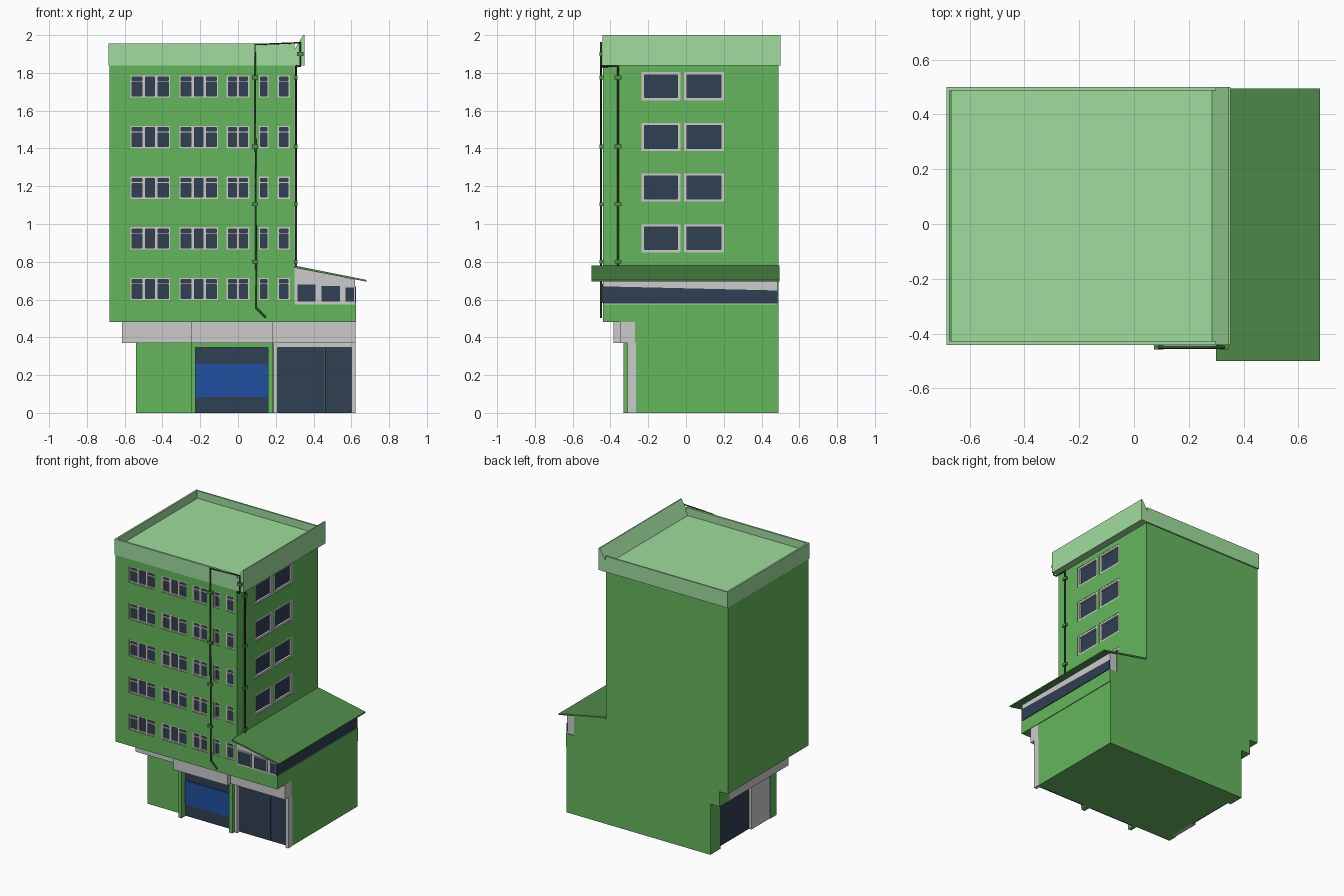
import bpy, bmesh

if "Cube" in bpy.data.objects:
    bpy.data.objects.remove(bpy.data.objects["Cube"])

def material(name, rgb):
    m = bpy.data.materials.new(name)
    m.diffuse_color = (*rgb, 1)
    m.use_nodes = True
    m.node_tree.nodes["Principled BSDF"].inputs["Base Color"].default_value = m.diffuse_color
    return m

GREEN = material("wall green", (0.13, 0.47, 0.11))
LIGHT = material("light green", (0.35, 0.72, 0.34))
DARK = material("roof green", (0.08, 0.27, 0.07))
PIPE = material("pipe green", (0.03, 0.09, 0.03))
GLASS = material("dark glass", (0.03, 0.05, 0.085))
BLUE = material("shutter blue", (0.015, 0.08, 0.35))

def finish(name, bm, mat):
    bmesh.ops.recalc_face_normals(bm, faces=bm.faces)
    me = bpy.data.meshes.new(name)
    bm.to_mesh(me)
    bm.free()
    ob = bpy.data.objects.new(name, me)
    bpy.context.collection.objects.link(ob)
    if mat:
        me.materials.append(mat)
    return ob

def boxes(name, items, mat=None):
    """Each item is x0, x1, y0, y1, z0, z1."""
    bm = bmesh.new()
    for x0, x1, y0, y1, z0, z1 in items:
        vs = bmesh.ops.create_cube(bm, size=1)["verts"]
        for v in vs:
            v.co = (x0 if v.co.x < 0 else x1, y0 if v.co.y < 0 else y1, z0 if v.co.z < 0 else z1)
    return finish(name, bm, mat)

def prism(name, profile, a0, a1, mat=None, axis="y"):
    """Extrude a profile along y (x,z points) or along x (y,z points)."""
    bm = bmesh.new()
    place = (lambda p, a: (p[0], a, p[1])) if axis == "y" else (lambda p, a: (a, p[0], p[1]))
    f = bm.faces.new([bm.verts.new(place(p, a0)) for p in profile])
    out = bmesh.ops.extrude_face_region(bm, geom=[f])["geom"]
    d = (0, a1 - a0, 0) if axis == "y" else (a1 - a0, 0, 0)
    bmesh.ops.translate(bm, vec=d, verts=[g for g in out if isinstance(g, bmesh.types.BMVert)])
    return finish(name, bm, mat)

def cut(ob, items):
    cutter = boxes(ob.name + "_cutter", items)
    cutter.hide_render = True
    cutter.hide_set(True)
    cutter.display_type = "WIRE"
    mod = ob.modifiers.new("recesses", "BOOLEAN")
    mod.object, mod.operation, mod.solver = cutter, "DIFFERENCE", "EXACT"

# Window layout on the tower
FY, RX, D = -0.44, 0.30, 0.02
cuts, frames, panes = [], [], []

def ring(u0, u1, z0, z1, w):
    return [(u0, u0 + w, z0, z1), (u1 - w, u1, z0, z1),
            (u0 + w, u1 - w, z0, z0 + w), (u0 + w, u1 - w, z1 - w, z1)]

front_groups = [(-0.57, [0.07, 0.068, 0.072]), (-0.31, [0.07, 0.065, 0.07]),
                (-0.06, [0.06, 0.06]), (0.11, [0.052]), (0.21, [0.065])]
for floor in range(5):
    z0 = 0.597 + 0.268 * floor
    z1 = z0 + 0.118
    for x, widths in front_groups:
        total = sum(widths)
        cuts.append((x, x + total, FY - 0.05, FY + D, z0, z1))
        panes.append((x, x + total, FY + D - 0.004, FY + D + 0.01, z0, z1))
        for i, w in enumerate(widths):
            parts = ring(x, x + w, z0, z1, 0.009)
            if not (len(widths) == 3 and i == 1):
                parts.append((x + 0.009, x + w - 0.009, z1 - 0.036, z1 - 0.027))
            frames += [(a, b, FY + 0.004, FY + D, c, d) for a, b, c, d in parts]
            x += w
for floor in range(4):
    z0 = 0.85 + 0.268 * floor
    z1 = z0 + 0.15
    for y0, y1 in [(-0.235, -0.03), (-0.01, 0.20)]:
        cuts.append((RX - D, RX + 0.05, y0, y1, z0, z1))
        panes.append((RX - D - 0.01, RX - D + 0.004, y0, y1, z0, z1))
        frames += [(RX - D, RX - 0.002, a, b, c, d) for a, b, c, d in ring(y0, y1, z0, z1, 0.015)]

# Tower
tower = boxes("tower", [(-0.68, RX, FY, 0.49, 0.48, 1.84)], GREEN)
cut(tower, cuts)
boxes("tower_window_frames", frames)
boxes("tower_window_glass", panes, GLASS)

# Roof deck, thin parapet and flared right parapet
t = 0.012
boxes("roof_deck", [(-0.68 + t, 0.29, FY + t, 0.50 - t, 1.84, 1.90)], LIGHT)
boxes("parapet", [(-0.685, 0.30, FY - 0.002, FY + t, 1.84, 1.955),
                  (-0.685, 0.30, 0.50 - t, 0.50, 1.84, 1.955),
                  (-0.685, -0.685 + t, FY + t, 0.50 - t, 1.84, 1.955)], LIGHT)
prism("flared_parapet", [(0.28, 1.84), (0.353, 1.84), (0.353, 2.0), (0.345, 2.0), (0.285, 1.90)],
      FY - 0.002, 0.50, LIGHT)

# Side annex upper storey
boxes("annex_sill_wall", [(RX, 0.625, FY, 0.49, 0.48, 0.575)], GREEN)
prism("annex_upper_wall", [(RX, 0.575), (0.62, 0.575), (0.62, 0.705), (RX, 0.772)], FY, 0.485)
prism("annex_back_wall", [(RX, 0.575), (0.56, 0.575), (0.56, 0.717), (RX, 0.772)], 0.45, 0.49, GREEN)
prism("annex_roof", [(RX, 0.768), (0.68, 0.695), (0.68, 0.704), (RX, 0.78)], -0.50, 0.495, DARK)
prism("annex_side_glass", [(FY, 0.58), (0.485, 0.58), (0.485, 0.648), (FY, 0.67)],
      0.61, 0.625, GLASS, axis="x")
annex_windows = [(0.308, 0.415, 0.685), (0.435, 0.545, 0.678), (0.563, 0.62, 0.67)]
boxes("annex_front_glass", [(a, b, FY - 0.003, FY + 0.01, 0.583, z) for a, b, z in annex_windows], GLASS)
boxes("annex_front_frames", [(a, b, FY - 0.006, FY + 0.01, c, d) for u, v, z in annex_windows
                             for a, b, c, d in ring(u, v, 0.583, z, 0.006)])

# Ground floor with recessed left window
base = boxes("ground_floor", [(-0.54, 0.62, -0.27, 0.49, 0, 0.48)], GREEN)
cut(base, [(-0.60, -0.51, -0.20, 0.375, -0.05, 0.37)])
boxes("ground_side_glass", [(-0.515, -0.505, 0.0, 0.375, 0, 0.37)], GLASS)
boxes("ground_side_pillar", [(-0.535, -0.505, -0.20, 0.01, 0, 0.37)])
boxes("slab_back", [(-0.615, -0.53, 0.375, 0.49, 0.37, 0.48)], GREEN)
boxes("slab_beams", [(-0.615, -0.53, -0.27, 0.375, 0.37, 0.48),
                     (-0.615, -0.25, -0.30, -0.27, 0.37, 0.48),
                     (-0.25, 0.185, -0.385, -0.27, 0.37, 0.48),
                     (0.185, 0.622, -0.35, -0.27, 0.37, 0.48)])

# Underside of the projecting storey beside the tower joins the beams
# Shop fronts: green-framed bay with shutter, grey-framed bay with two doors
boxes("left_bay_frame", [(-0.25, -0.225, -0.33, -0.265, 0, 0.37), (0.16, 0.185, -0.33, -0.265, 0, 0.37),
                         (-0.225, 0.16, -0.33, -0.265, 0.345, 0.37)], GREEN)
boxes("right_bay_frame", [(0.188, 0.21, -0.31, -0.265, 0, 0.37), (0.60, 0.623, -0.31, -0.265, 0, 0.37),
                          (0.21, 0.60, -0.31, -0.265, 0.345, 0.37)])
boxes("shop_glass", [(-0.225, 0.16, -0.28, -0.265, 0, 0.345), (0.21, 0.459, -0.28, -0.265, 0, 0.345),
                     (0.461, 0.60, -0.28, -0.265, 0, 0.345)], GLASS)
boxes("blue_shutter", [(-0.225, 0.16, -0.287, -0.27, 0.085, 0.26)], BLUE)

# Drain pipe running up the front, over the parapet and down the side
PY = -0.45
path = [(0.147, PY, 0.505), (0.097, PY, 0.555), (0.09, PY, 1.95), (0.33, PY, 1.96), (0.33, PY, 1.835),
        (0.308, PY, 1.835), (0.308, -0.36, 1.835), (0.308, -0.36, 0.775)]
curve = bpy.data.curves.new("drain_pipe", "CURVE")
curve.dimensions = "3D"
curve.bevel_depth, curve.bevel_resolution = 0.006, 1
curve.use_fill_caps = True
spline = curve.splines.new("POLY")
spline.points.add(len(path) - 1)
for p, co in zip(spline.points, path):
    p.co = (*co, 1)
curve.materials.append(PIPE)
bpy.context.collection.objects.link(bpy.data.objects.new("drain_pipe", curve))
clamps = [(0.313, 0.347, -0.458, FY, 1.89, 1.91)]
for z in (0.80, 1.105, 1.41, 1.775):
    clamps += [(0.073, 0.107, -0.458, FY, z - 0.01, z + 0.01),
               (RX, 0.316, -0.378, -0.342, z - 0.01, z + 0.01)]
boxes("pipe_clamps", clamps, DARK)
